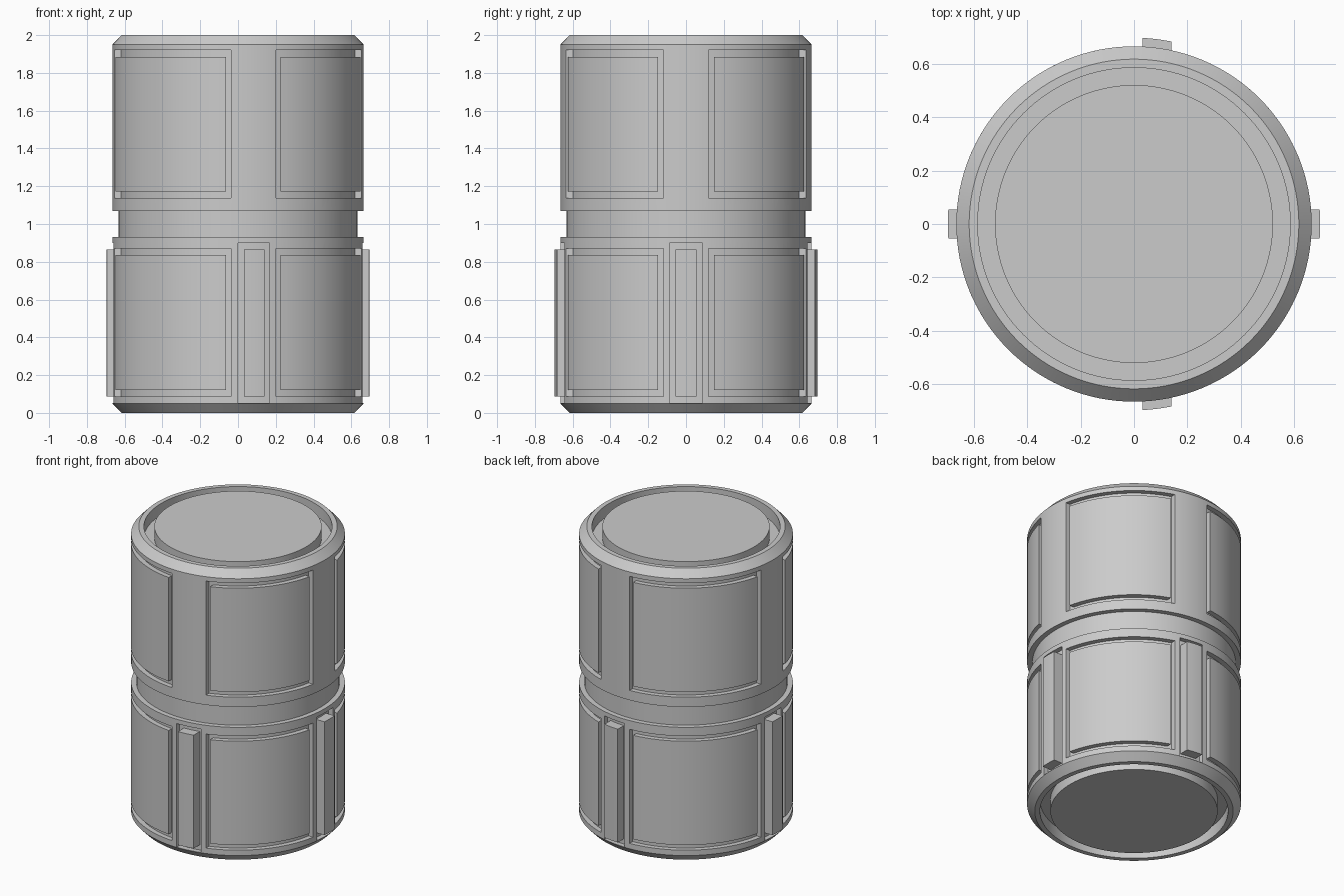
import bpy, bmesh
from math import sin, cos, asin, acos, pi

if "Cube" in bpy.data.objects:
    bpy.data.objects.remove(bpy.data.objects["Cube"])

R, RIN = 0.665, 0.632   # outer skin and recess floor radii


def finish(name, bm):
    bmesh.ops.recalc_face_normals(bm, faces=bm.faces)
    me = bpy.data.meshes.new(name)
    bm.to_mesh(me)
    bm.free()
    ob = bpy.data.objects.new(name, me)
    bpy.context.collection.objects.link(ob)
    return ob


def smooth(ob):
    bpy.ops.object.select_all(action='DESELECT')
    ob.select_set(True)
    bpy.context.view_layer.objects.active = ob
    bpy.ops.object.shade_smooth_by_angle(angle=0.5)


def slab(bm, span, r0, r1, z0, z1, sx=1, sy=1, n=20):
    """Curved block whose ends follow flat planes; span(r) gives its angles."""
    rows = []
    for i in range(n + 1):
        row = []
        for r, z in ((r0, z0), (r1, z0), (r1, z1), (r0, z1)):
            a0, a1 = span(r)
            a = a0 + (a1 - a0) * i / n
            row.append(bm.verts.new((sx * r * cos(a), sy * r * sin(a), z)))
        rows.append(row)
    for a, b in zip(rows, rows[1:]):
        for k in range(4):
            bm.faces.new((a[k], a[(k + 1) % 4], b[(k + 1) % 4], b[k]))
    bm.faces.new(rows[0])
    bm.faces.new(rows[-1])


def corner(x, y):
    return lambda r: (asin(y / r), acos(x / r))


def side(w):
    return lambda r: (-asin(w / r), asin(w / r))


def facing(x0, x1):
    return lambda r: (acos(x1 / r), acos(x0 / r))


# Lathed body: bottom half profile, mirrored upward about the waist
half = [(0, 0), (0.52, 0), (0.52, 0.08), (0.585, 0.08), (0.585, 0),
        (0.617, 0), (R, 0.05), (R, 0.93), (RIN, 0.93)]
profile = half + [(r, 2 - z) for r, z in reversed(half)]
N = 128
bm = bmesh.new()
rings = []
for r, z in profile:
    if r == 0:
        rings.append([bm.verts.new((0, 0, z))] * N)
    else:
        rings.append([bm.verts.new((r * cos(2 * pi * i / N), r * sin(2 * pi * i / N), z))
                      for i in range(N)])
for a, b in zip(rings, rings[1:]):
    for i in range(N):
        j = (i + 1) % N
        bm.faces.new(list(dict.fromkeys((a[i], a[j], b[j], b[i]))))
body = finish("canister_body", bm)

# Recesses for the panels and bars
corners = [(sx, sy, 0.2 if sx > 0 else 0.037) for sx in (1, -1) for sy in (1, -1)]
cut = bmesh.new()
for z in (0.087, 1.137):
    for sx, sy, x in corners:
        slab(cut, corner(x, 0.12), RIN, 0.75, z, z + 0.783, sx, sy)
for s in (1, -1):
    slab(cut, side(0.087), RIN, 0.75, 0.052, 0.9, s, 1, 6)
    slab(cut, facing(0, 0.168), RIN, 0.75, 0.052, 0.9, 1, s, 6)
cutter = finish("recess_cutter", cut)
cutter.hide_render = True
mod = body.modifiers.new("recesses", 'BOOLEAN')
mod.operation, mod.solver, mod.object = 'DIFFERENCE', 'EXACT', cutter
bpy.context.view_layer.objects.active = body
body.select_set(True)
bpy.ops.object.modifier_apply(modifier=mod.name)
bpy.data.objects.remove(cutter)
smooth(body)

# Raised panels inside the recesses
for label, z in (("lower", 0.122), ("upper", 1.172)):
    bm = bmesh.new()
    for sx, sy, x in corners:
        slab(bm, corner(x + 0.026, 0.148), 0.61, R, z, z + 0.713, sx, sy)
    smooth(finish(label + "_panels", bm))

# Raised grip bars in the lower slots
bm = bmesh.new()
for s in (1, -1):
    slab(bm, side(0.055), 0.61, 0.697, 0.087, 0.865, s, 1, 6)
    slab(bm, facing(0.031, 0.141), 0.61, 0.697, 0.087, 0.865, 1, s, 6)
smooth(finish("grip_bars", bm))
